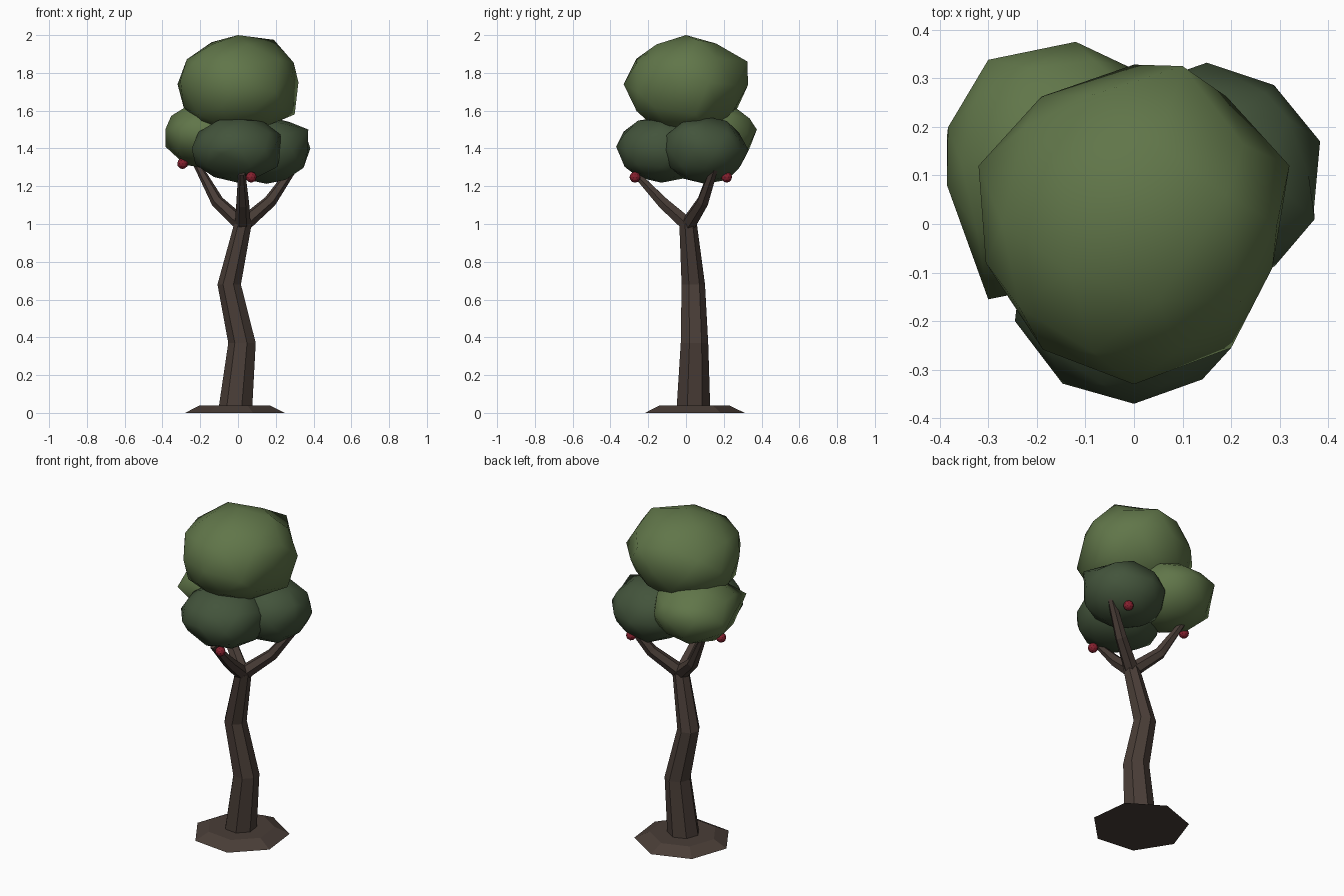
import bpy, bmesh, math, random
from mathutils import Vector

cube = bpy.data.objects.get("Cube")
if cube:
    bpy.data.objects.remove(cube, do_unlink=True)


def material(name, rgb):
    m = bpy.data.materials.new(name)
    m.use_nodes = True
    m.diffuse_color = (*rgb, 1)
    bsdf = next(n for n in m.node_tree.nodes if n.type == 'BSDF_PRINCIPLED')
    bsdf.inputs["Base Color"].default_value = (*rgb, 1)
    bsdf.inputs["Roughness"].default_value = 0.9
    return m


BARK = material("bark brown", (0.067, 0.047, 0.038))
LIGHT = material("light leaf green", (0.118, 0.18, 0.067))
DARK = material("dark leaf green", (0.056, 0.088, 0.044))
RED = material("fruit red", (0.235, 0.015, 0.028))


def finish(bm, name, mat, smooth=False):
    bmesh.ops.recalc_face_normals(bm, faces=bm.faces)
    mesh = bpy.data.meshes.new(name)
    bm.to_mesh(mesh)
    bm.free()
    mesh.materials.append(mat)
    for p in mesh.polygons:
        p.use_smooth = smooth
    ob = bpy.data.objects.new(name, mesh)
    bpy.context.collection.objects.link(ob)
    return ob


def limb(name, path, radii, sides, phase=0.0, level=False):
    """Skin rings along a path; level rings stay horizontal."""
    bm = bmesh.new()
    pts = [Vector(p) for p in path]
    rings = []
    for i, (p, r) in enumerate(zip(pts, radii)):
        axis = pts[min(i + 1, len(pts) - 1)] - pts[max(i - 1, 0)]
        if level:
            u, v = Vector((1, 0, 0)), Vector((0, 1, 0))
        else:
            u = axis.cross(Vector((0, 0, 1))).normalized()
            v = axis.cross(u).normalized()
        angles = [phase + math.tau * k / sides for k in range(sides)]
        rings.append([bm.verts.new(p + r * (u * math.cos(a) + v * math.sin(a)))
                      for a in angles])
    for a, b in zip(rings, rings[1:]):
        for k in range(sides):
            n = (k + 1) % sides
            bm.faces.new((a[k], a[n], b[n], b[k]))
    bm.faces.new(rings[0])
    bm.faces.new(rings[-1])
    return finish(bm, name, BARK)


def foliage(name, centre, radii, mat, seed, corners=()):
    """Squashed low-poly ball with uneven corners."""
    rng = random.Random(seed)
    bm = bmesh.new()
    bmesh.ops.create_icosphere(bm, subdivisions=2, radius=1)
    c = Vector(centre)
    for v in bm.verts:
        k = rng.uniform(0.97, 1.03)
        v.co = c + Vector([x * r * k for x, r in zip(v.co, radii)])
    free = list(bm.verts)
    for corner in corners:
        target = Vector(corner)
        v = min(free, key=lambda w: (w.co - target).length)
        v.co = target
        free.remove(v)
    return finish(bm, name, mat, smooth=True)


# Ground mound and crooked trunk
turn = math.radians(135)
limb("ground_mound", [(-0.01, 0.04, 0), (-0.013, 0.04, 0.04)], [0.272, 0.19], 7, turn, True)
limb("trunk",
     [(-0.012, 0.037, 0.02), (0.023, 0.043, 0.37), (-0.045, 0.037, 0.68), (0.027, 0.01, 1.0)],
     [0.092, 0.075, 0.064, 0.048], 7, turn, True)

# Three forking branches
fork = (0.025, 0.01, 0.995)
for name, mid, tip in [("front_branch", (0.025, -0.12, 1.11), (0.02, -0.27, 1.27)),
                       ("right_branch", (-0.11, 0.09, 1.12), (-0.22, 0.15, 1.32)),
                       ("left_branch", (0.17, 0.09, 1.12), (0.32, 0.165, 1.335))]:
    limb(name, [fork, mid, tip], [0.042, 0.034, 0.019], 6)

# Leaf masses
foliage("crown_foliage", (0, 0, 1.735), (0.32, 0.32, 0.26), LIGHT, 3,
        [(0, 0, 2.0), (0.3, 0.05, 1.58), (0, -0.33, 1.74), (0.19, 0.06, 1.975),
         (-0.32, 0.12, 1.74), (0.32, 0.12, 1.75), (0.1, 0.325, 1.86),
         (-0.305, -0.08, 1.76), (-0.225, 0.2, 1.82), (0.285, -0.09, 1.78),
         (0.2, -0.255, 1.7), (-0.21, -0.18, 1.58)])
foliage("front_foliage", (0, -0.13, 1.395), (0.245, 0.24, 0.175), DARK, 5,
        [(0, -0.37, 1.41), (-0.245, -0.2, 1.4), (0.2, -0.255, 1.42), (-0.09, -0.34, 1.37)])
foliage("left_foliage", (0.15, 0.1, 1.39), (0.235, 0.23, 0.18), DARK, 8,
        [(0.383, 0.17, 1.4), (0.372, 0.01, 1.5), (0.27, 0.27, 1.46)])
foliage("right_foliage", (-0.15, 0.12, 1.475), (0.24, 0.25, 0.185), LIGHT, 11,
        [(-0.385, 0.18, 1.41), (-0.3, 0.338, 1.52), (-0.12, 0.375, 1.5),
         (-0.385, 0.08, 1.5), (-0.3, -0.155, 1.5)])

# Hanging fruit
for i, spot in enumerate([(-0.293, 0.08, 1.32), (0.07, -0.27, 1.248), (0.22, 0.215, 1.248)]):
    bm = bmesh.new()
    bmesh.ops.create_icosphere(bm, subdivisions=2, radius=0.029)
    bmesh.ops.translate(bm, verts=bm.verts, vec=spot)
    finish(bm, f"fruit_{i + 1}", RED)
